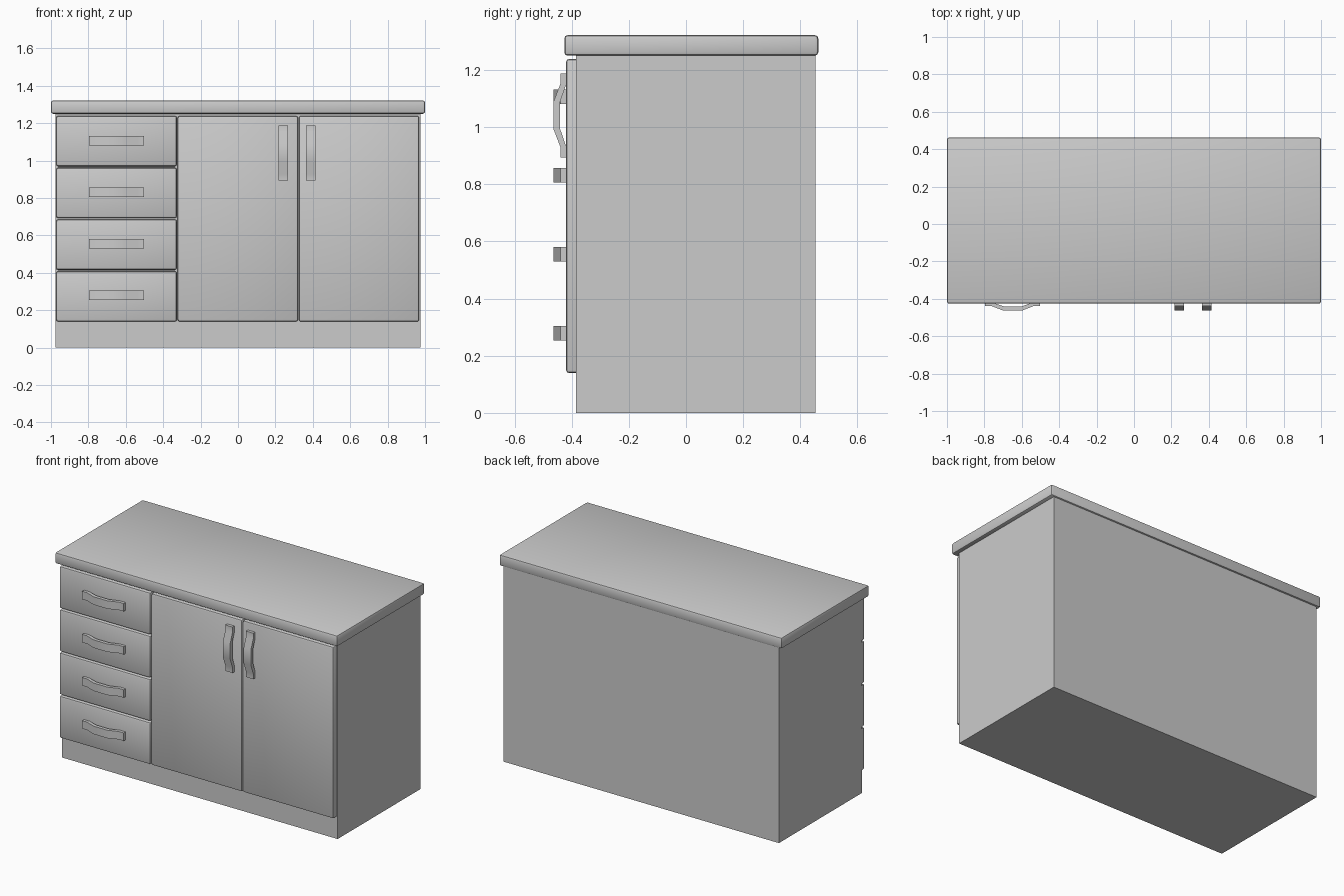
import bpy, bmesh
from mathutils import Vector

if "Cube" in bpy.data.objects:
    bpy.data.objects.remove(bpy.data.objects["Cube"])


def finish(bm, name, smooth=True):
    bmesh.ops.recalc_face_normals(bm, faces=bm.faces)
    mesh = bpy.data.meshes.new(name)
    bm.to_mesh(mesh)
    bm.free()
    ob = bpy.data.objects.new(name, mesh)
    bpy.context.collection.objects.link(ob)
    if smooth:
        bpy.ops.object.select_all(action='DESELECT')
        ob.select_set(True)
        bpy.context.view_layer.objects.active = ob
        bpy.ops.object.shade_smooth_by_angle()
    return ob


def box(name, lo, hi, bevel=0.0, keep_back=False):
    """Box between two corners; keep_back leaves the rear (+y) rim sharp."""
    lo, hi = Vector(lo), Vector(hi)
    bm = bmesh.new()
    bmesh.ops.create_cube(bm, size=1)
    for v in bm.verts:
        v.co = (lo + hi) / 2 + v.co * (hi - lo)
    if bevel:
        edges = [e for e in bm.edges
                 if not (keep_back and all(v.co.y > hi.y - 1e-5 for v in e.verts))]
        bmesh.ops.bevel(bm, geom=edges, offset=bevel, segments=2,
                        profile=0.5, affect='EDGES')
    return finish(bm, name, bool(bevel))


def handle(name, x, z, vertical):
    """Bowed strap handle: profile along its length, extruded across its width."""
    half = [(-0.147, FRONT - 0.019), (-0.112, FRONT - 0.019), (-0.05, -0.463)]
    outer = half + [(-a, y) for a, y in reversed(half)]
    half_in = [(-0.147, FRONT), (-0.107, FRONT), (-0.046, -0.441)]
    inner = half_in + [(-a, y) for a, y in reversed(half_in)]
    bm = bmesh.new()

    def strip(w):
        def place(a, y):
            return (x + w, y, z + a) if vertical else (x + a, y, z + w)
        return [[bm.verts.new(place(*p)) for p in line] for line in (outer, inner)]

    (o1, i1), (o2, i2) = strip(-0.0255), strip(0.0255)
    for k in range(len(outer) - 1):
        for a, b in ((o1, o2), (i1, i2), (o1, i1), (o2, i2)):
            bm.faces.new((a[k], a[k + 1], b[k + 1], b[k]))
    for k in (0, -1):
        bm.faces.new((o1[k], o2[k], i2[k], i1[k]))
    return finish(bm, name)


FRONT, BACK = -0.42, -0.385   # front and rear planes of doors and drawers

# Carcass and worktop
box("cabinet_body", (-0.975, BACK, 0), (0.975, 0.453, 1.25))
box("worktop", (-1, -0.426, 1.25), (1, 0.463, 1.322), 0.012)

# Four drawers with horizontal handles
for i in range(4):
    z0 = 0.139 + i * 0.2767
    box(f"drawer_front_{i + 1}", (-0.973, FRONT, z0), (-0.327, BACK, z0 + 0.27), 0.012, True)
    handle(f"drawer_handle_{i + 1}", -0.649, 0.279 + i * 0.276, False)

# Two doors with vertical handles
for side, x0, hx in (("left", -0.323, 0.243), ("right", 0.325, 0.39)):
    box(f"{side}_door", (x0, FRONT, 0.139), (x0 + 0.644, BACK, 1.239), 0.012, True)
    handle(f"{side}_door_handle", hx, 1.041, True)
